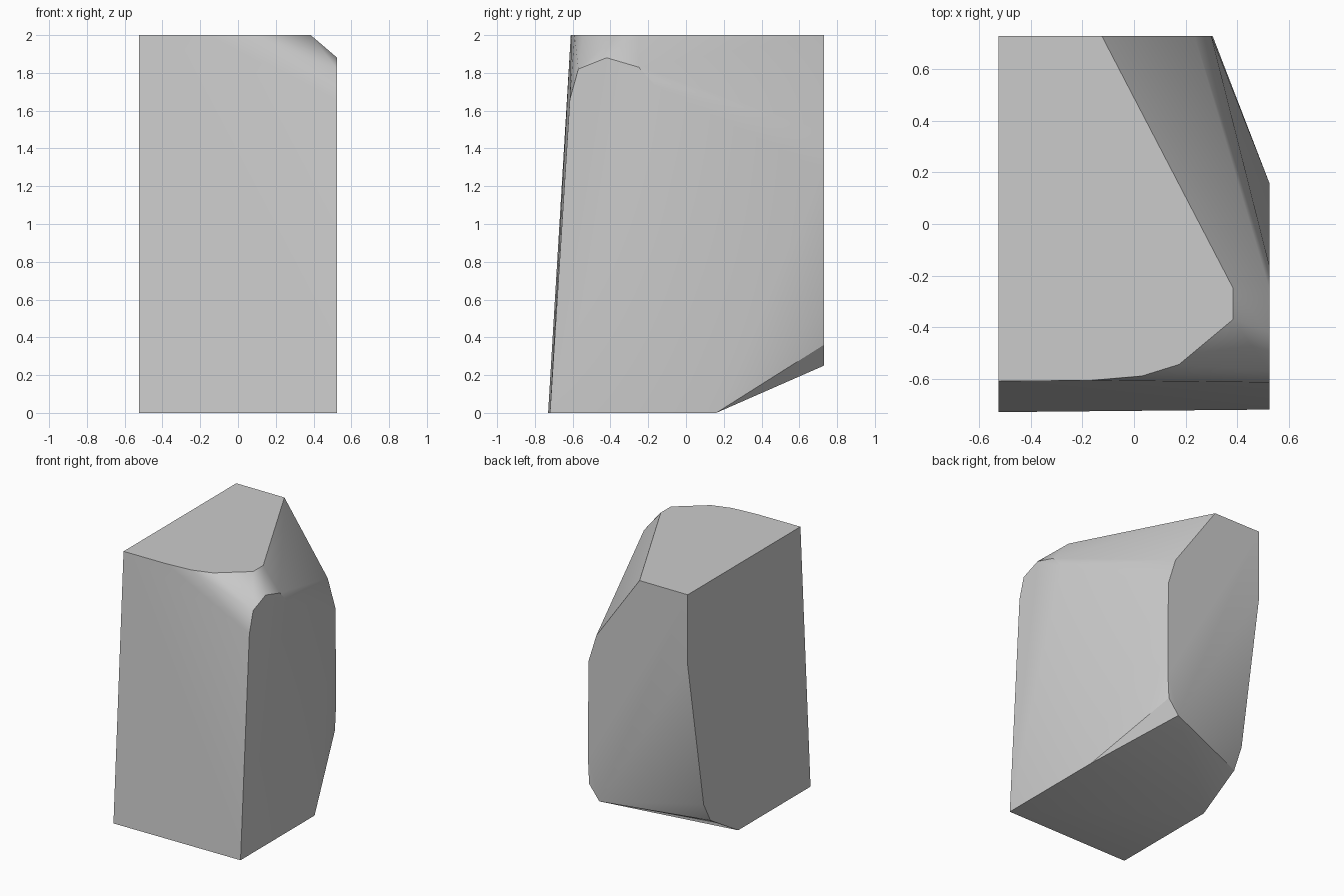
import bpy
import bmesh
import math

default_cube = bpy.data.objects.get("Cube")
if default_cube:
    bpy.data.objects.remove(default_cube, do_unlink=True)

HALF_WIDTH, HALF_DEPTH, HEIGHT = 0.525, 0.73, 2.0
LEFT, RIGHT, BACK, FRONT = -HALF_WIDTH, HALF_WIDTH, HALF_DEPTH, -HALF_DEPTH


def make_material(name, color):
    material = bpy.data.materials.new(name)
    material.use_nodes = True
    material.diffuse_color = color
    shader = material.node_tree.nodes["Principled BSDF"]
    shader.inputs["Base Color"].default_value = color
    shader.inputs["Roughness"].default_value = 0.9
    return material


def on_height(z, outline):
    return [(x, y, z) for x, y in outline]


def on_side(x, outline):
    return [(x, y, z) for y, z in outline]


def on_back(outline):
    return [(x, BACK, z) for x, z in outline]


def make_rock(name, corners, material):
    # Wrap the outlines in a tight convex skin
    bm = bmesh.new()
    for corner in corners:
        bm.verts.new(corner)
    hull = bmesh.ops.convex_hull(bm, input=bm.verts[:])
    unused = {item for key in ("geom_interior", "geom_unused") for item in hull[key]
              if isinstance(item, bmesh.types.BMVert) and item.is_valid}
    bmesh.ops.delete(bm, geom=list(unused), context="VERTS")
    bmesh.ops.dissolve_limit(bm, angle_limit=math.radians(1),
                             verts=bm.verts[:], edges=bm.edges[:])
    bmesh.ops.recalc_face_normals(bm, faces=bm.faces[:])

    mesh = bpy.data.meshes.new(name)
    bm.to_mesh(mesh)
    bm.free()
    mesh.materials.append(material)
    rock = bpy.data.objects.new(name, mesh)
    bpy.context.collection.objects.link(rock)
    bpy.ops.object.select_all(action="DESELECT")
    rock.select_set(True)
    bpy.context.view_layer.objects.active = rock
    bpy.ops.object.shade_smooth_by_angle(angle=math.radians(30))
    return rock


# Flat base and flat top, the top clipped at its right corners
base = on_height(0, [(LEFT, FRONT), (RIGHT, -0.72), (RIGHT, 0.16), (LEFT, 0.13)])
top = on_height(HEIGHT, [(LEFT, BACK), (-0.125, BACK), (0.385, -0.25), (0.385, -0.37),
                         (0.175, -0.545), (0.03, -0.59), (-0.17, -0.607), (LEFT, -0.61)])

# Upright side outlines, with worn upper and lower corners
left_side = on_side(LEFT, [(BACK, 1.47), (0.54, 0.35), (0.46, 0.2)])
right_side = on_side(RIGHT, [(-0.615, 1.66), (-0.57, 1.82), (-0.42, 1.88),
                             (-0.25, 1.83), (-0.16, 1.73)])
back_side = on_back([(0.235, 1.49), (0.3, 1.28), (0.305, 0.56),
                     (0.295, 0.36), (0.21, 0.25)])

stone = make_material("pale grey stone", (0.6, 0.6, 0.6, 1.0))
make_rock("rock_pillar", base + top + left_side + right_side + back_side, stone)
